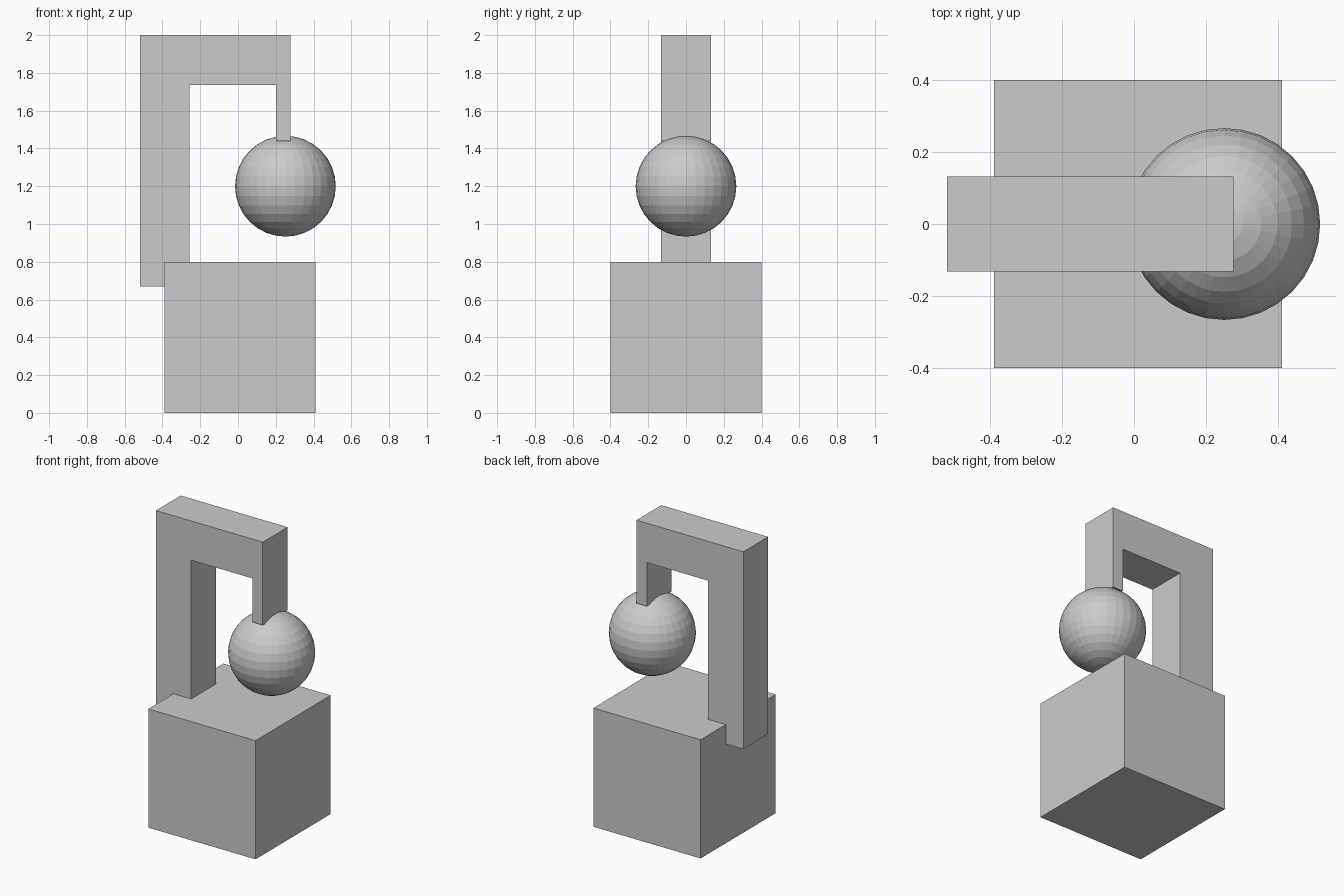
import bpy, bmesh

if "Cube" in bpy.data.objects:
    bpy.data.objects.remove(bpy.data.objects["Cube"])

# Square base block
bpy.ops.mesh.primitive_cube_add(size=0.8, location=(0.011, 0, 0.4))
bpy.context.object.name = "base_block"

# Hanging ball, faceted
bpy.ops.mesh.primitive_uv_sphere_add(segments=32, ring_count=16, radius=0.2667,
                                     location=(0.251, 0, 1.2))
bpy.context.object.name = "hanging_ball"

# Hooked arm: side profile (x, z) extruded along y
profile = [(-0.52, 0.67), (-0.257, 0.67), (-0.257, 1.735), (0.2, 1.735),
           (0.2, 1.44), (0.277, 1.44), (0.277, 2.0), (-0.52, 2.0)]
half_depth = 0.132
bm = bmesh.new()
face = bm.faces.new([bm.verts.new((x, -half_depth, z)) for x, z in profile])
ext = bmesh.ops.extrude_face_region(bm, geom=[face], use_keep_orig=True)
moved = [v for v in ext["geom"] if isinstance(v, bmesh.types.BMVert)]
bmesh.ops.translate(bm, verts=moved, vec=(0, 2 * half_depth, 0))
bmesh.ops.recalc_face_normals(bm, faces=bm.faces)
mesh = bpy.data.meshes.new("hooked_arm")
bm.to_mesh(mesh)
bm.free()
bpy.context.collection.objects.link(bpy.data.objects.new("hooked_arm", mesh))
